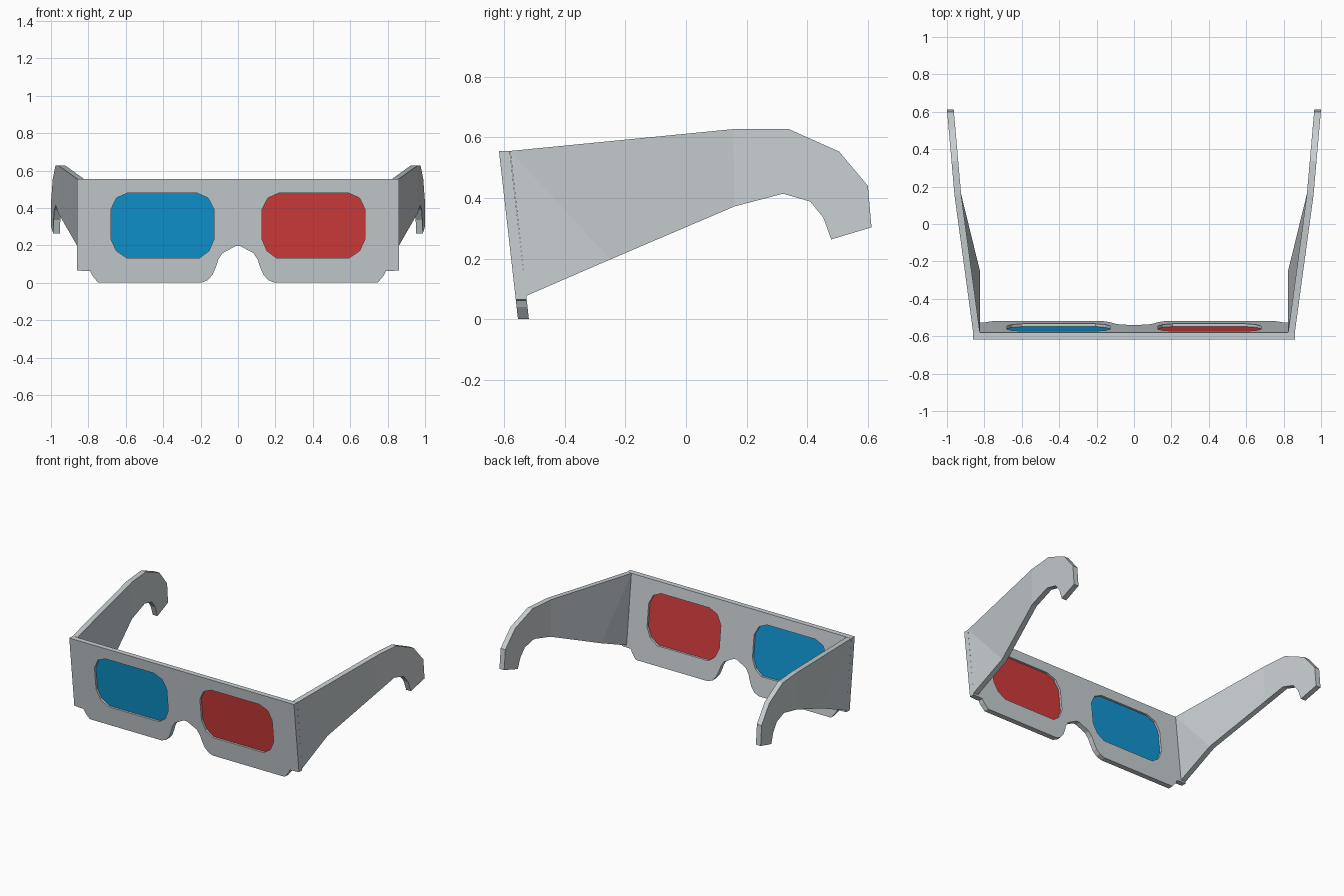
import bpy, bmesh

if "Cube" in bpy.data.objects:
    bpy.data.objects.remove(bpy.data.objects["Cube"])

THICK = 0.036


def material(name, rgb):
    m = bpy.data.materials.new(name)
    m.diffuse_color = (*rgb, 1)
    m.use_nodes = True
    m.node_tree.nodes["Principled BSDF"].inputs["Base Color"].default_value = m.diffuse_color
    return m


GREY = material("card_grey", (0.58, 0.62, 0.64))
BLUE = material("lens_blue", (0.005, 0.305, 0.645))
RED = material("lens_red", (0.645, 0.045, 0.045))


def mid_y(z):
    """Middle of the tilted front card at height z."""
    return -0.617 + (0.555 - z) * 0.113 + THICK / 2


def tilted_sheet(name, outlines, thick, mat):
    """Filled (x, z) outlines, extruded and leaned along the card's tilt."""
    cu = bpy.data.curves.new(name, 'CURVE')
    cu.dimensions = '2D'
    cu.fill_mode = 'BOTH'
    cu.extrude = thick / 2
    for pts in outlines:
        sp = cu.splines.new('POLY')
        sp.points.add(len(pts) - 1)
        for p, (x, z) in zip(sp.points, pts):
            p.co = (x, z, 0, 1)
        sp.use_cyclic_u = True
    ob = bpy.data.objects.new(name, cu)
    bpy.context.collection.objects.link(ob)
    bpy.ops.object.select_all(action='DESELECT')
    ob.select_set(True)
    bpy.context.view_layer.objects.active = ob
    bpy.ops.object.convert(target='MESH')
    ob = bpy.context.object
    ob.name = name
    bm = bmesh.new()
    bm.from_mesh(ob.data)
    for v in bm.verts:
        x, z, d = v.co
        v.co = (x, mid_y(z) - d, z)
    bmesh.ops.remove_doubles(bm, verts=bm.verts, dist=0.0005)
    bmesh.ops.recalc_face_normals(bm, faces=bm.faces)
    for f in bm.faces:
        f.smooth = False
    bm.to_mesh(ob.data)
    bm.free()
    ob.data.materials.clear()
    ob.data.materials.append(mat)


# Front card with two lens openings
half = [(0.86, 0.555), (0.86, 0.065), (0.79, 0.062), (0.78, 0.04), (0.75, 0.003),
        (0.745, 0), (0.195, 0), (0.16, 0.015), (0.135, 0.045), (0.118, 0.085),
        (0.105, 0.125), (0.083, 0.158), (0.012, 0.196)]
card = half + [(-x, z) for x, z in reversed(half)]
lens = [(0.22, 0.48), (0.59, 0.48), (0.65, 0.453), (0.68, 0.39), (0.68, 0.235),
        (0.65, 0.17), (0.595, 0.133), (0.205, 0.133), (0.155, 0.17),
        (0.127, 0.235), (0.127, 0.39), (0.16, 0.453)]
lens_left = [(-x, z) for x, z in reversed(lens)]
tilted_sheet("front_card", [card, lens, lens_left], THICK, GREY)

# Coloured films in the middle of the card
tilted_sheet("red_lens", [lens], 0.006, RED)
tilted_sheet("blue_lens", [lens_left], 0.006, BLUE)

# Folded side arms with ear hooks, (y, z) profile
arm = [(-0.58, 0.555), (0.156, 0.627), (0.337, 0.628), (0.505, 0.553), (0.60, 0.44),
       (0.612, 0.303), (0.479, 0.263), (0.453, 0.335), (0.41, 0.388), (0.32, 0.414),
       (0.16, 0.372), (-0.25, 0.197), (-0.527, 0.077)]


def arm_x(y):
    return 0.86 if y < 0 else 0.96 + (y - 0.156) * 0.04 / 0.456


bm = bmesh.new()
outer = [bm.verts.new((arm_x(y), y, z)) for y, z in arm]
inner = [bm.verts.new((arm_x(y) - THICK, y, z)) for y, z in arm]
for side in (outer, inner):
    for idx in ((0, 11, 12), (0, 1, 10, 11), range(1, 11)):
        bm.faces.new([side[i] for i in idx])
n = len(arm)
for i in range(n):
    j = (i + 1) % n
    bm.faces.new((outer[i], outer[j], inner[j], inner[i]))
bmesh.ops.recalc_face_normals(bm, faces=bm.faces)
me = bpy.data.meshes.new("side_arms")
bm.to_mesh(me)
bm.free()
me.materials.append(GREY)
arms = bpy.data.objects.new("side_arms", me)
bpy.context.collection.objects.link(arms)
arms.modifiers.new("mirror", 'MIRROR').use_mirror_merge = False
